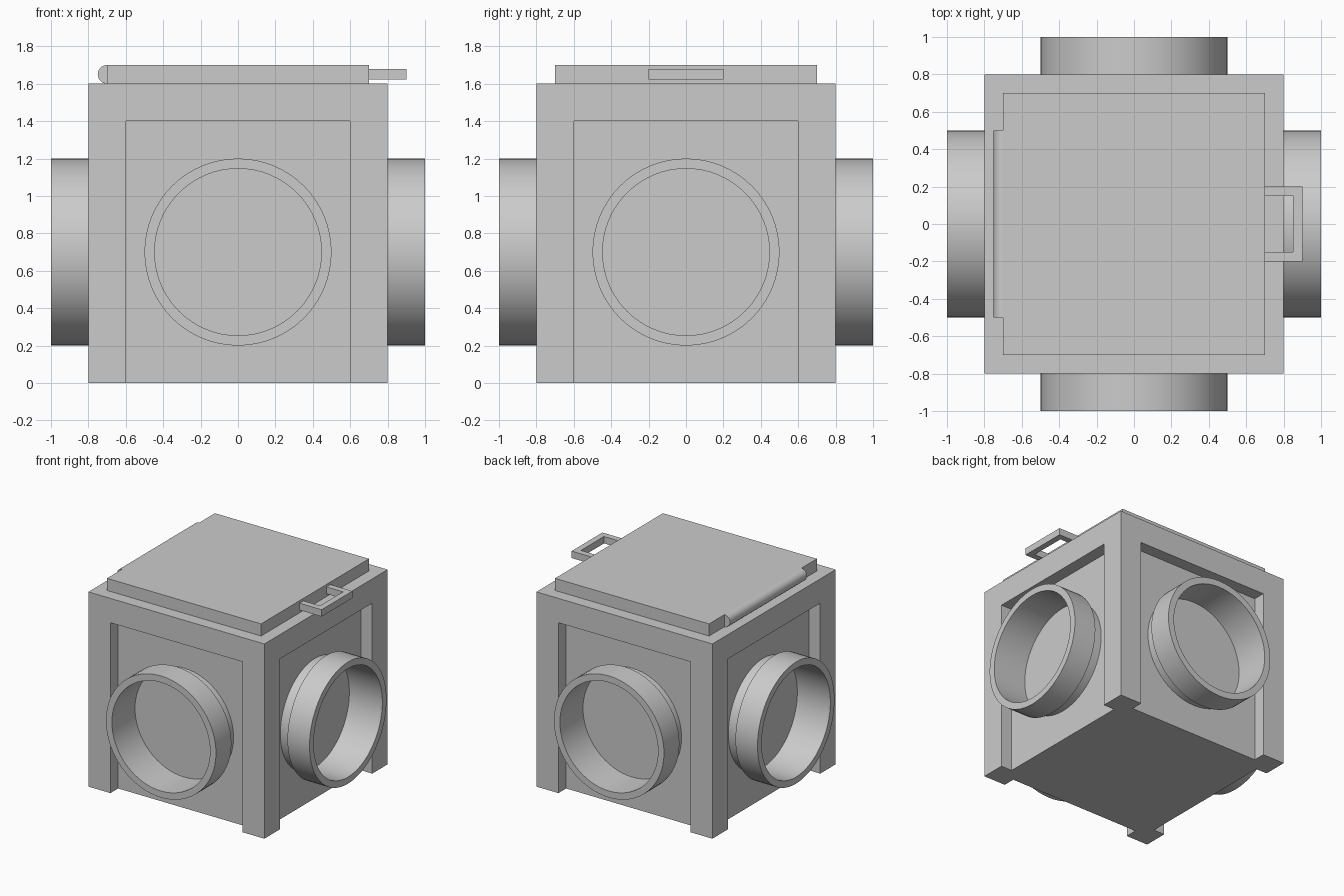
import bpy, bmesh
from math import radians
from mathutils import Matrix, Vector

if "Cube" in bpy.data.objects:
    bpy.data.objects.remove(bpy.data.objects["Cube"])


def new_object(name, bm):
    bmesh.ops.recalc_face_normals(bm, faces=bm.faces)
    mesh = bpy.data.meshes.new(name)
    bm.to_mesh(mesh)
    bm.free()
    obj = bpy.data.objects.new(name, mesh)
    bpy.context.collection.objects.link(obj)
    return obj


def add_box(bm, lo, hi, turn=0):
    lo, hi = Vector(lo), Vector(hi)
    m = (Matrix.Rotation(radians(turn), 4, 'Z')
         @ Matrix.Translation((lo + hi) / 2) @ Matrix.Diagonal((*(hi - lo), 1)))
    bmesh.ops.create_cube(bm, size=1, matrix=m)


def select_only(obj):
    bpy.ops.object.select_all(action='DESELECT')
    obj.select_set(True)
    bpy.context.view_layer.objects.active = obj


def smooth(obj):
    select_only(obj)
    bpy.ops.object.shade_smooth_by_angle(angle=radians(30))


# Body: cube with a shallow open-bottomed recess on each side
bm = bmesh.new()
add_box(bm, (-0.8, -0.8, 0), (0.8, 0.8, 1.6))
body = new_object("body", bm)

bm = bmesh.new()
for i in range(4):
    add_box(bm, (-0.6, -0.9, -0.1), (0.6, -0.7, 1.4), 90 * i)
cutter = new_object("recess_cutter", bm)
cutter.hide_render = True

cut = body.modifiers.new("recesses", 'BOOLEAN')
cut.operation = 'DIFFERENCE'
cut.solver = 'EXACT'
cut.object = cutter
select_only(body)
bpy.ops.object.modifier_apply(modifier=cut.name)
bpy.data.objects.remove(cutter)

# Pipe ports: thin neck in the recess, thicker collar outside (lathed profile)
profile = [(0.7, 0.446), (1.0, 0.446), (1.0, 0.5), (0.8, 0.5), (0.8, 0.45), (0.7, 0.45)]
for i, side in enumerate(("right", "back", "left", "front")):
    bm = bmesh.new()
    verts = [bm.verts.new((x, 0, r)) for x, r in profile]
    edges = [bm.edges.new((verts[k], verts[(k + 1) % 6])) for k in range(6)]
    bmesh.ops.spin(bm, geom=verts + edges, cent=(0, 0, 0), axis=(1, 0, 0),
                   angle=radians(360), steps=64, use_merge=True)
    bmesh.ops.remove_doubles(bm, verts=bm.verts, dist=1e-5)
    pipe = new_object(side + "_pipe_port", bm)
    pipe.data.transform(Matrix.Translation((0, 0, 0.7)) @ Matrix.Rotation(radians(90 * i), 4, 'Z'))
    smooth(pipe)

# Lid
bm = bmesh.new()
add_box(bm, (-0.7, -0.7, 1.6), (0.7, 0.7, 1.7))
new_object("lid", bm)

# Hinge rod along the lid's left edge
bm = bmesh.new()
bmesh.ops.create_cone(bm, cap_ends=True, segments=32, radius1=0.05, radius2=0.05, depth=1.0,
                      matrix=Matrix.Translation((-0.7, 0, 1.65)) @ Matrix.Rotation(radians(90), 4, 'X'))
smooth(new_object("hinge", bm))

# Handle: extruded U shape
outline = [(0.7, -0.2), (0.9, -0.2), (0.9, 0.2), (0.7, 0.2),
           (0.7, 0.15), (0.85, 0.15), (0.85, -0.15), (0.7, -0.15)]
bm = bmesh.new()
face = bm.faces.new([bm.verts.new((x, y, 1.622)) for x, y in outline])
ext = bmesh.ops.extrude_face_region(bm, geom=[face], use_keep_orig=True)
bmesh.ops.translate(bm, vec=(0, 0, 0.057),
                    verts=[g for g in ext["geom"] if isinstance(g, bmesh.types.BMVert)])
new_object("handle", bm)
